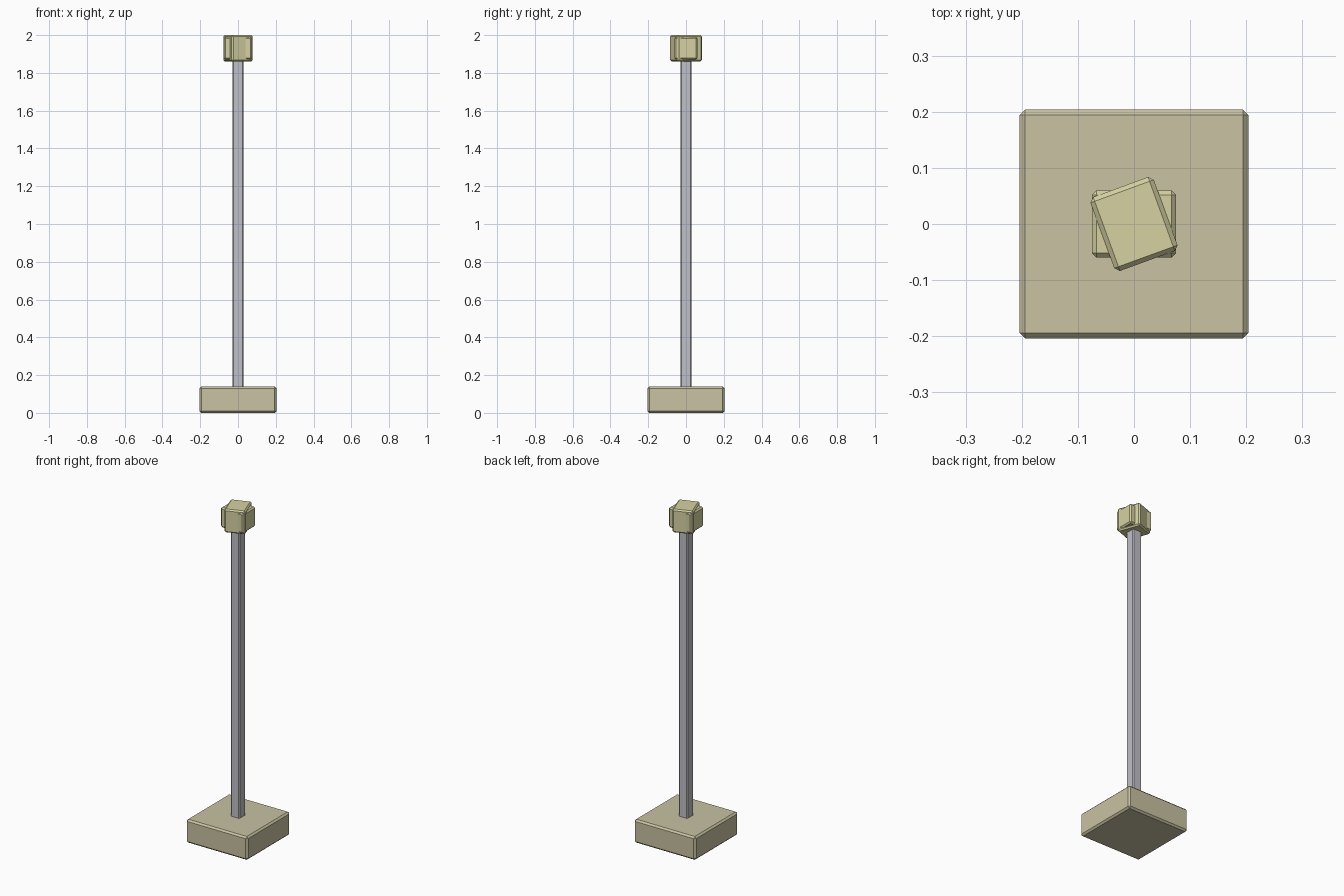
import bpy
from math import radians

cube = bpy.data.objects.get("Cube")
if cube:
    bpy.data.objects.remove(cube, do_unlink=True)


def material(name, color):
    mat = bpy.data.materials.new(name)
    mat.use_nodes = True
    mat.diffuse_color = (*color, 1)
    mat.node_tree.nodes["Principled BSDF"].inputs["Base Color"].default_value = (*color, 1)
    return mat


def block(name, size, z, mat, bevel, turn=0):
    """Chamfered box centred on the vertical axis."""
    bpy.ops.mesh.primitive_cube_add(size=1, location=(0, 0, z), rotation=(0, 0, radians(turn)))
    obj = bpy.context.object
    obj.name = name
    obj.scale = size
    bpy.ops.object.transform_apply(location=False, rotation=False, scale=True)
    obj.data.materials.append(mat)
    mod = obj.modifiers.new("Chamfer", "BEVEL")
    mod.width = bevel
    mod.segments = 1
    return obj


stone = material("beige stone", (0.58, 0.54, 0.36))
cap = material("pale yellow", (0.66, 0.64, 0.36))
steel = material("grey metal", (0.53, 0.53, 0.58))

# Foot and upright
block("base", (0.408, 0.408, 0.14), 0.07, stone, 0.01)
block("post", (0.058, 0.058, 1.76), 1.0, steel, 0.006)

# Head made of two crossed blocks
block("head_cross_block", (0.15, 0.12, 0.12), 1.93, cap, 0.008)
block("head_turned_block", (0.12, 0.14, 0.14), 1.93, cap, 0.008, turn=20)
